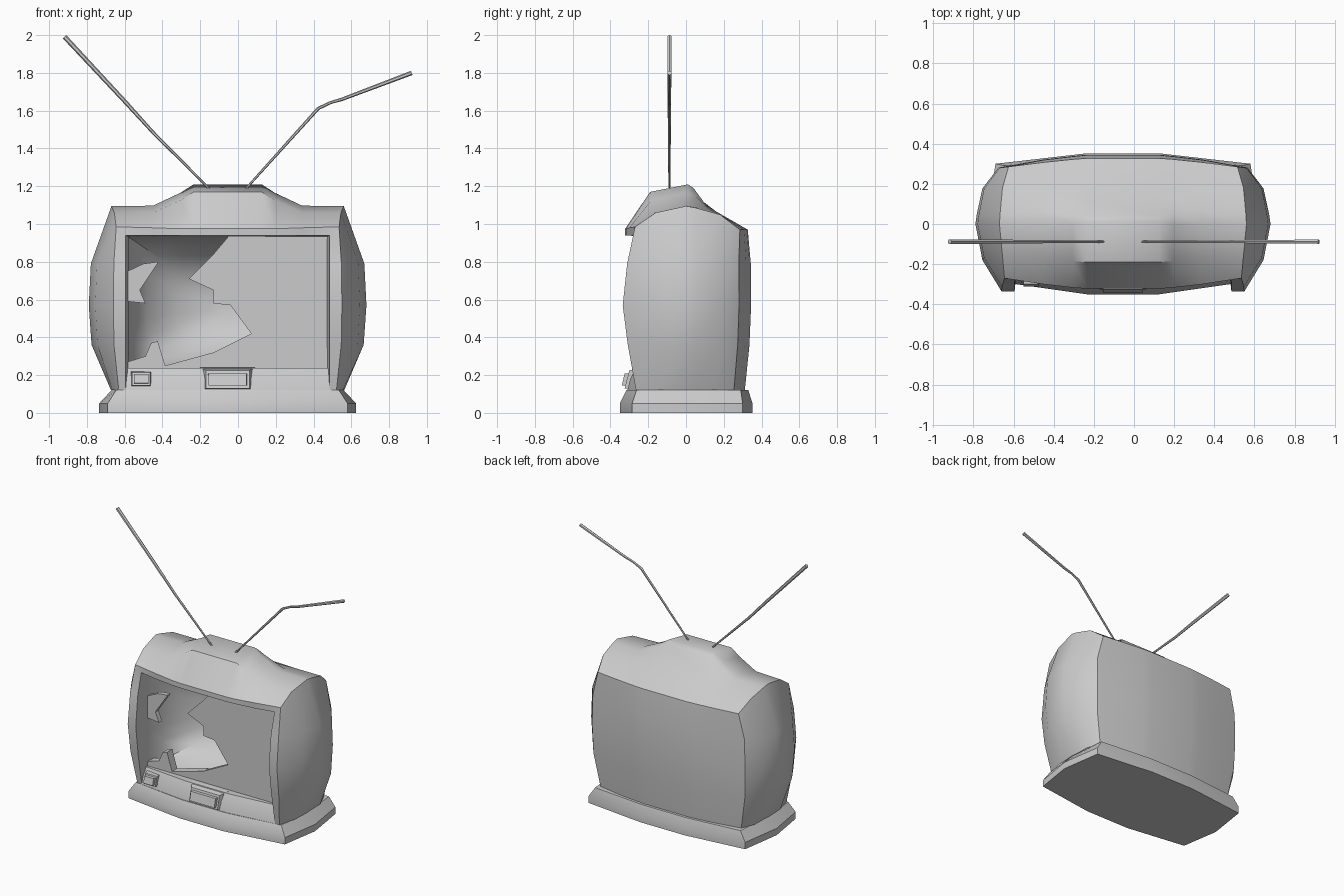
import bpy, bmesh, math
from mathutils import Vector

if "Cube" in bpy.data.objects:
    bpy.data.objects.remove(bpy.data.objects["Cube"])

CX = -0.055  # centre line of the cabinet


def make(name, faces, angle=32):
    """Object from faces given as coordinate lists; shared points are welded."""
    bm = bmesh.new()
    for f in faces:
        bm.faces.new([bm.verts.new(p) for p in f])
    bmesh.ops.remove_doubles(bm, verts=bm.verts, dist=0.0005)
    bmesh.ops.dissolve_degenerate(bm, dist=0.0001, edges=bm.edges)
    bmesh.ops.recalc_face_normals(bm, faces=bm.faces)
    me = bpy.data.meshes.new(name)
    bm.to_mesh(me)
    bm.free()
    ob = bpy.data.objects.new(name, me)
    bpy.context.collection.objects.link(ob)
    bpy.ops.object.select_all(action='DESELECT')
    ob.select_set(True)
    bpy.context.view_layer.objects.active = ob
    bpy.ops.object.shade_smooth_by_angle(angle=math.radians(angle))
    return ob


def grid(rows, closed=False):
    """Quads between successive rows of points."""
    out = []
    for a, b in zip(rows, rows[1:]):
        n = len(a)
        for i in range(n if closed else n - 1):
            j = (i + 1) % n
            out.append([a[i], a[j], b[j], b[i]])
    return out


def both(half):
    """Half outline (x relative to the centre line) -> full outline."""
    return ([(CX + x, y, z) for x, y, z in half] +
            [(CX - x, y, z) for x, y, z in reversed(half)])


# Roof: cross-sections from the outer side to the centre bump, front to back
roof = [
    [(.59, -.27, .985), (.60, -.16, 1.06), (.615, 0, 1.095), (.612, .05, 1.086), (.60, .18, 1.05), (.57, .285, .97)],
    [(.395, -.30, .98), (.395, -.17, 1.06), (.395, 0, 1.097), (.395, .06, 1.088), (.395, .18, 1.05), (.395, .307, .97)],
    [(.25, -.317, .975), (.25, -.185, 1.125), (.25, 0, 1.165), (.25, .05, 1.15), (.25, .12, 1.08), (.25, .322, .97)],
    [(.18, -.322, .975), (.18, -.19, 1.17), (.18, .01, 1.21), (.18, .04, 1.19), (.18, .11, 1.095), (.18, .327, .97)],
]
faces = grid([both([c[r] for c in roof]) for r in range(6)])

# Wall: U-shaped rings from one front pillar round the back to the other
plan = [(.605, -.335), (.70, -.18), (.735, 0), (.728, .05), (.70, .18),
        (.62, .285), (.40, .325), (.25, .343), (.18, .35)]
halves = []
for z, sx, front, back in [(.12, .84, .79, .89), (.36, .98, .92, .96),
                           (.57, 1, 1, .985), (.79, .985, .93, .98)]:
    halves.append([(x * (1 - (1 - sx) * (1 - (y / .4) ** 2)),
                    y * (front if y < 0 else back), z) for x, y in plan])
halves.append(roof[0] + [c[-1] for c in roof[1:]])
faces += grid([both(h) for h in halves])

# Screen surround: front lip and inward return
outer = [h[0] for h in halves] + [c[0] for c in roof[1:]]
lip, inner = [], []
for i, (x, y, z) in enumerate(outer):
    z2 = z if i < 4 else .94
    lip.append((.54 if i < 5 else x, y, z2))
    inner.append((.525 if i < 5 else x, -.2, z2 - (0 if i < 4 else .008)))
faces += grid([both(outer), both(lip), both(inner)])
make("cabinet", faces)

# Hollow behind the screen
rings = []
for s, y in [(1, -.2), (.95, -.08), (.8, .06), (.5, .17), (.2, .21)]:
    ring = []
    for k in range(24):
        a = 2 * math.pi * k / 24
        c, sn = math.cos(a), math.sin(a)
        m = max(abs(c), abs(sn)) if s > .9 else (abs(c) ** 4 + abs(sn) ** 4) ** .25
        ring.append((CX + .53 * s * c / m, y, .575 + .36 * s * sn / m))
    rings.append(ring)
make("screen_cavity", grid(rings, True) + [rings[-1]], 50)

# Base plinth
base_bottom = [(.18, -.35), (.635, -.285), (.68, 0), (.635, .30), (.18, .352)]
base_top = [(.18, -.315), (.59, -.262), (.615, 0), (.59, .29), (.18, .33)]
base = [both([(x, y, z) for x, y in pts])
        for pts, z in [(base_bottom, 0), (base_bottom, .05), (base_top, .12)]]
make("base", grid(base, True) + [base[0], base[-1]], 28)

# Sloping control panel below the screen
panel = [both([(.58, y1, z), (.18, y2, z)]) for y1, y2, z in
         [(-.262, -.31, .12), (-.25, -.295, .18), (-.225, -.265, .238), (-.19, -.19, .238)]]
make("control_panel", grid(panel))


def wedge(name, x0, x1, z0, z1, front, back, lean, taper):
    """Button block, leaning back at the top and tapering to its front face."""
    f = [(x0, front, z0), (x1, front, z0), (x1, front + lean, z1), (x0, front + lean, z1)]
    t = taper
    b = [(x0 - t, back, z0 - t / 2), (x1 + t, back, z0 - t / 2),
         (x1 + t, back, z1 + t / 2), (x0 - t, back, z1 + t / 2)]
    make(name, grid([f, b], True) + [f, b], 20)


wedge("button_housing", -.17, .06, .13, .225, -.325, -.24, .025, .03)
wedge("centre_button", -.155, .045, .145, .208, -.34, -.28, .015, .006)
wedge("side_button_housing", -.56, -.465, .145, .215, -.295, -.22, .02, .012)
wedge("side_button", -.55, -.475, .157, .205, -.312, -.25, .012, .003)


def glass(name, pts, y=-.215, depth=.035):
    """Jagged plate of thick glass."""
    f = [(x, y, z) for x, z in pts]
    b = [(x, y + depth, z) for x, z in pts]
    make(name, grid([f, b], True) + [f, b], 20)


# Broken screen: large remaining pane and loose shards in the frame
glass("glass_main", [(.475, .935), (-.05, .935), (-.13, .84), (-.22, .75), (-.26, .71), (-.13, .65),
                     (-.13, .58), (-.04, .57), (.07, .42), (-.13, .32), (-.15, .235), (.475, .235)])
glass("glass_shard_upper", [(-.585, .75), (-.50, .79), (-.42, .80), (-.48, .71), (-.52, .65),
                            (-.49, .58), (-.585, .59)])
glass("glass_shard_lower", [(-.585, .235), (-.585, .27), (-.49, .30), (-.46, .37), (-.425, .38),
                            (-.385, .25), (-.13, .32), (-.13, .235)], depth=.06)


# Antennas: thin at the socket, thicker toward the tip
def antenna(name, pts):
    rows = []
    for i, (x, z, r) in enumerate(pts):
        a, b = pts[max(i - 1, 0)], pts[min(i + 1, len(pts) - 1)]
        n = Vector((a[1] - b[1], 0, b[0] - a[0])).normalized()
        c = Vector((x, -.088, z))
        rows.append([tuple(c + r * (math.cos(t) * n + math.sin(t) * Vector((0, 1, 0))))
                     for t in [math.pi * k / 3 for k in range(6)]])
    make(name, grid(rows, True) + [rows[0], rows[-1]])


antenna("left_antenna", [(-.15, 1.185, .006), (-.45, 1.485, .009), (-.60, 1.65, .011), (-.918, 1.991, .013)])
antenna("right_antenna", [(.04, 1.185, .006), (.425, 1.612, .009), (.49, 1.643, .008),
                          (.55, 1.66, .009), (.92, 1.80, .012)])
